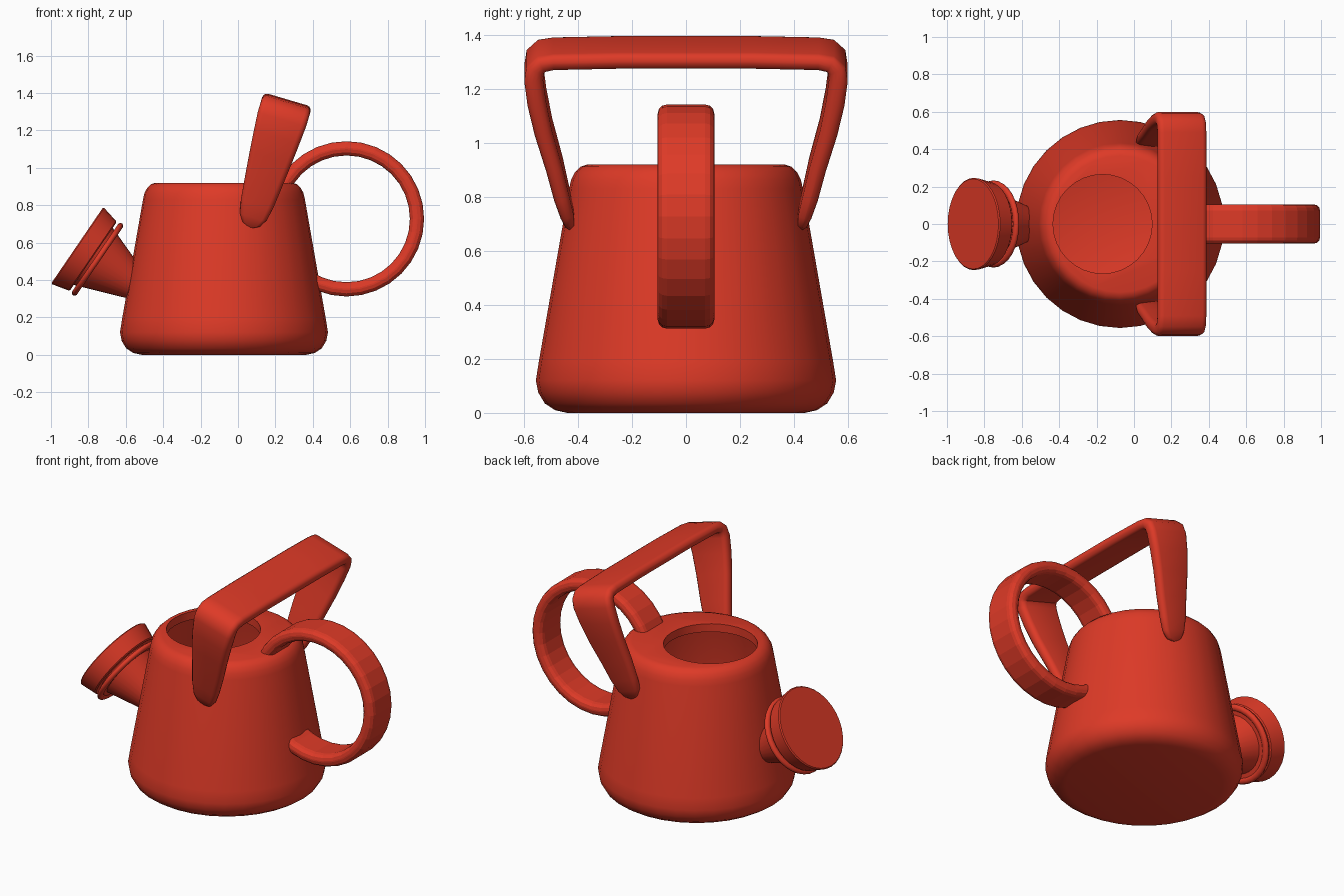
import bpy, bmesh, math
from mathutils import Vector, Matrix

if "Cube" in bpy.data.objects:
    bpy.data.objects.remove(bpy.data.objects["Cube"])

red = bpy.data.materials.new("watering_can_red")
red.diffuse_color = (0.73, 0.042, 0.02, 1)
red.use_nodes = True
red.node_tree.nodes["Principled BSDF"].inputs["Base Color"].default_value = red.diffuse_color


def make(name, bm, angle=35):
    bmesh.ops.recalc_face_normals(bm, faces=bm.faces[:])
    me = bpy.data.meshes.new(name)
    bm.to_mesh(me)
    bm.free()
    ob = bpy.data.objects.new(name, me)
    bpy.context.collection.objects.link(ob)
    me.materials.append(red)
    if angle:
        smooth(ob, angle)
    return ob


def smooth(ob, angle):
    bpy.ops.object.select_all(action='DESELECT')
    ob.select_set(True)
    bpy.context.view_layer.objects.active = ob
    bpy.ops.object.shade_smooth_by_angle(angle=math.radians(angle))


def skin(rings, closed=False):
    """Bridge equal-sized rings of points; cap the ends unless closed."""
    bm = bmesh.new()
    vs = [[bm.verts.new(p) for p in r] for r in rings]
    n, k = len(vs), len(vs[0])
    for i in range(n if closed else n - 1):
        a, b = vs[i], vs[(i + 1) % n]
        for j in range(k):
            bm.faces.new((a[j], a[(j + 1) % k], b[(j + 1) % k], b[j]))
    if not closed:
        bm.faces.new(vs[0])
        bm.faces.new(vs[-1])
    return bm


def lathe(name, profile, matrix, seg=32, angle=35):
    """Turn (radius, height) points around the local z axis."""
    rings = [[matrix @ Vector((r * math.cos(2 * math.pi * j / seg),
                               r * math.sin(2 * math.pi * j / seg), h))
              for j in range(seg)] for r, h in profile]
    return make(name, skin(rings), angle)


def rounded_rect(w, t, r, n=3):
    """Outline of a rounded rectangle of size w by t."""
    r = min(r, w / 2.05, t / 2.05)
    pts = []
    for q, (sx, sy) in enumerate(((1, 1), (-1, 1), (-1, -1), (1, -1))):
        for i in range(n + 1):
            a = math.pi / 2 * (q + i / n)
            pts.append((sx * (w / 2 - r) + r * math.cos(a),
                        sy * (t / 2 - r) + r * math.sin(a)))
    return pts


# Hollow tapered body with rounded rims and an offset filling hole
axis = Matrix.Translation((-0.075, 0, 0))
body = lathe("body", [(.44, 0), (.485, .01), (.523, .035), (.547, .075), (.556, .12),
                      (.545, .19), (.433, .83), (.425, .865), (.41, .893),
                      (.39, .912), (.365, .92)], axis, angle=0)
cavity = lathe("cavity_cutter", [(.44, .05), (.50, .09), (.51, .14), (.397, .82),
                                 (.385, .86), (.365, .87)], axis, angle=0)
hole = lathe("hole_cutter", [(.265, .7), (.265, 1.1)],
             Matrix.Translation((-0.168, 0, 0)), angle=0)
for cutter in (cavity, hole):
    mod = body.modifiers.new("cut", 'BOOLEAN')
    mod.operation = 'DIFFERENCE'
    mod.solver = 'EXACT'
    mod.object = cutter
    bpy.ops.object.select_all(action='DESELECT')
    bpy.context.view_layer.objects.active = body
    body.select_set(True)
    bpy.ops.object.modifier_apply(modifier=mod.name)
for cutter in (cavity, hole):
    bpy.data.objects.remove(cutter)
smooth(body, 35)

# Spout: tapered neck, round collar and sprinkler head on a tilted axis
direction = Vector((.826, 0, -.564))
tilt = Matrix.Translation((-.86, 0, .585)) @ direction.to_track_quat('Z', 'Y').to_matrix().to_4x4()
lathe("sprinkler_head", [(.241, 0), (.247, .006), (.225, .098), (.218, .104)], tilt)
lathe("spout_neck", [(.19, .09), (.175, .13), (.075, .40)], tilt)
collar = [[tilt @ Vector(((.213 + .02 * math.cos(b)) * math.cos(a),
                          (.213 + .02 * math.cos(b)) * math.sin(a),
                          .132 + .016 * math.sin(b)))
           for b in (math.tau * j / 10 for j in range(10))]
          for a in (math.tau * i / 32 for i in range(32))]
make("spout_collar", skin(collar, closed=True), 50)
lathe("collar_web", [(.205, .125), (.205, .14)], tilt)

# Faceted ring handle at the rear, ends buried in the body
rings = []
for i in range(-14, 15):
    a = math.tau * i / 32
    rings.append([((.58 + (.377 + t) * math.cos(a)), w, .727 + (.377 + t) * math.sin(a))
                  for w, t in rounded_rect(.21, .076, .034)])
make("ring_handle", skin(rings), 0)

# Carrying handle: wide strap bent over the top, leaning backwards
# stations: y, z, strap width, strap thickness
side = [(.425, .685, .04, .02), (.43, .70, .10, .035), (.44, .74, .15, .05),
        (.46, .81, .18, .058), (.487, .92, .205, .062), (.528, 1.06, .235, .066),
        (.552, 1.17, .255, .07), (.564, 1.26, .27, .07), (.558, 1.30, .27, .07),
        (.535, 1.322, .27, .066), (.49, 1.33, .27, .062), (.25, 1.335, .27, .062)]
path = side + [(-y, z, w, t) for y, z, w, t in reversed(side)]
centres = [Vector((.07 + (z - .70) * .295, y, z)) for y, z, w, t in path]
across = Vector((1, 0, -.295)).normalized()
rings = []
for i, (y, z, w, t) in enumerate(path):
    tangent = (centres[min(i + 1, len(path) - 1)] - centres[max(i - 1, 0)]).normalized()
    normal = tangent.cross(across)
    rings.append([centres[i] + across * u + normal * v
                  for u, v in rounded_rect(w, t, .028)])
make("carrying_handle", skin(rings), 40)
